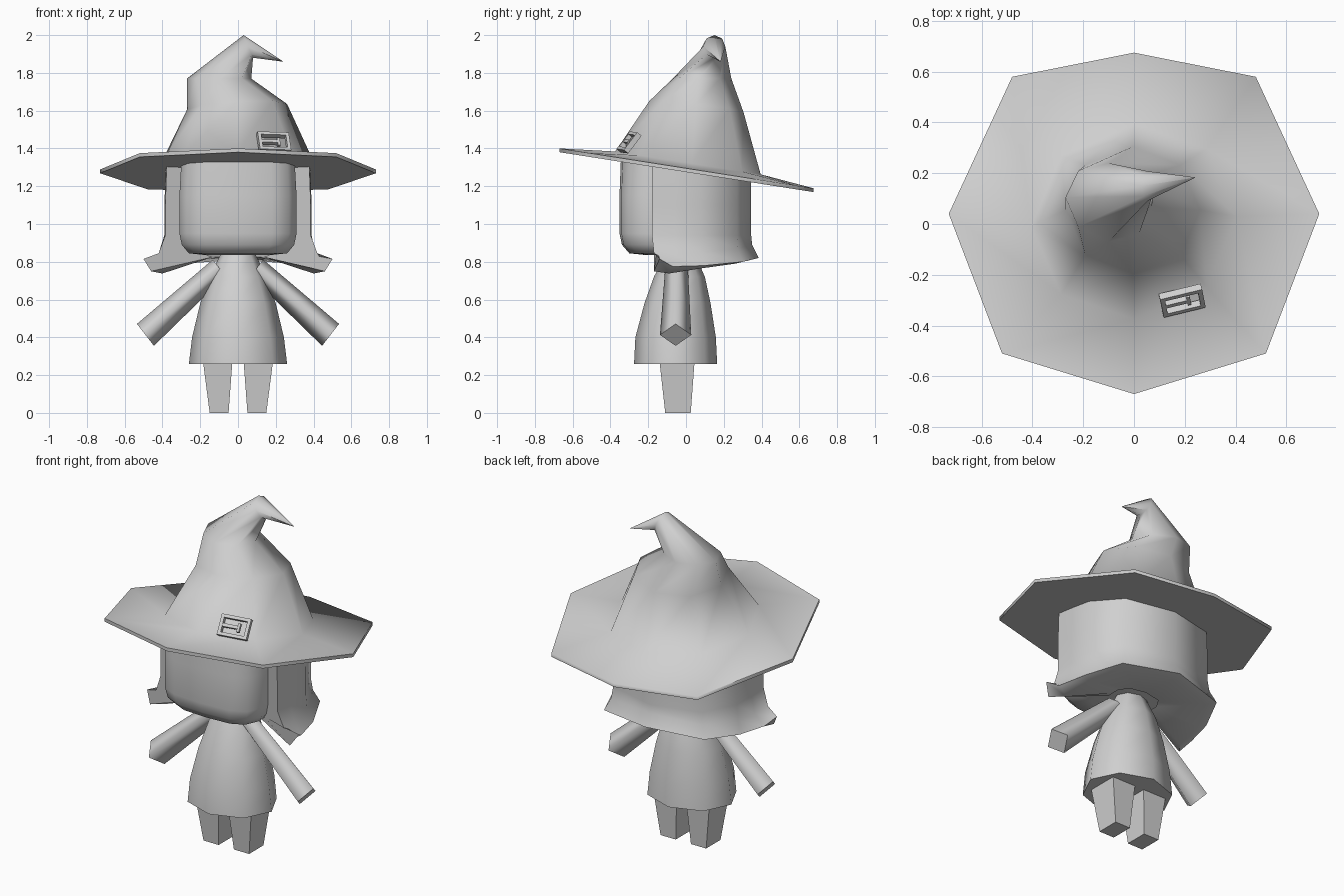
import bpy, bmesh, math
from mathutils import Vector, Matrix

if "Cube" in bpy.data.objects:
    bpy.data.objects.remove(bpy.data.objects["Cube"])

GREY = bpy.data.materials.new("plain grey")
GREY.diffuse_color = (0.63, 0.63, 0.63, 1)
GREY.use_nodes = True
GREY.node_tree.nodes["Principled BSDF"].inputs["Base Color"].default_value = GREY.diffuse_color


def finish(name, bm, angle):
    """Turn a bmesh into a named object, smooth below the given angle."""
    bmesh.ops.remove_doubles(bm, verts=bm.verts, dist=0.0005)
    bmesh.ops.recalc_face_normals(bm, faces=bm.faces)
    me = bpy.data.meshes.new(name)
    bm.to_mesh(me)
    bm.free()
    me.materials.append(GREY)
    if angle:
        me.shade_smooth()
        me.set_sharp_from_angle(angle=math.radians(angle))
    ob = bpy.data.objects.new(name, me)
    bpy.context.collection.objects.link(ob)
    return ob


def loft(name, rings, angle=55):
    """Skin a list of closed rings and cap both ends."""
    bm = bmesh.new()
    rows = [[bm.verts.new(p) for p in ring] for ring in rings]
    n = len(rows[0])
    for a, b in zip(rows, rows[1:]):
        for i in range(n):
            j = (i + 1) % n
            bm.faces.new((a[i], a[j], b[j], b[i]))
    bm.faces.new(rows[0])
    bm.faces.new(rows[-1])
    return finish(name, bm, angle)


def ring(centre, u, v, n=8):
    c, u, v = Vector(centre), Vector(u), Vector(v)
    return [c + u * math.cos(k * math.tau / n) + v * math.sin(k * math.tau / n)
            for k in range(n)]


def tilt(x, y, lift=0.0):
    """Point on the sloping plane of the hat brim."""
    return Vector((x, y, 1.295 - 0.157 * y + lift))


# Hat: tilted octagonal brim flowing into a cone with a bent tip
outline = [(0.73, 0.04), (0.48, 0.58), (0, 0.675), (-0.48, 0.58),
           (-0.73, 0.04), (-0.52, -0.51), (0, -0.67), (0.52, -0.51)]
loft("hat", [
    [tilt(x, y, -0.02) for x, y in outline],
    [tilt(x, y) for x, y in outline],
    [tilt(p.x, p.y, 0.03) for p in ring((0, 0.01, 0), (0.405, 0.02, 0), (0, 0.385, 0))],
    ring((-0.005, 0.055, 1.62), (0.265, 0, 0.015), (0, 0.25, -0.03)),
    ring((-0.10, 0.085, 1.77), (0.17, -0.02, 0), (0, 0.155, 0)),
    ring((0.055, 0.15, 1.94), (0.025, 0, -0.06), (0, 0.058, 0)),
    ring((0.24, 0.183, 1.86), (0.001, 0, -0.001), (0, 0.001, 0)),
], 80)

# Buckle: open frame with a bent prong, leaning on the hat
u = Vector((0.165, 0.04, -0.005)).normalized()
n = u.cross(Vector((0, 0.08, 0.10))).normalized()
v = n.cross(u)
frame = Matrix((u, v, n)).transposed().to_4x4()
frame.translation = (0.19, -0.302, 1.432)
bm = bmesh.new()
for x, y, w, h, d in [(0, 0.05, 0.17, 0.018, 0.03), (0, -0.05, 0.17, 0.018, 0.03),
                      (-0.076, 0, 0.018, 0.118, 0.03), (0.076, 0, 0.018, 0.118, 0.03),
                      (-0.025, 0, 0.09, 0.018, 0.025), (0.025, 0.0, 0.014, 0.05, 0.022)]:
    bmesh.ops.create_cube(bm, size=1, matrix=frame @ Matrix.Translation((x, y, 0))
                          @ Matrix.Diagonal((w, h, d, 1)))
finish("buckle", bm, 0)

# Head: rounded box under the brim
half = [(0, -0.352), (0.18, -0.342), (0.27, -0.30), (0.31, -0.21),
        (0.31, 0.14), (0.2, 0.26), (0, 0.28)]
plan = half + [(-x, y) for x, y in reversed(half[1:-1])]
levels = [(0.55, 0.835), (0.84, 0.845), (0.96, 0.89), (1.0, 0.95), (1.0, 1.15)]
head = [[(x * s, (y + 0.03) * s - 0.03, z) for x, y in plan] for s, z in levels]
head.append([tilt(x * 0.97, y * 0.98, -0.01) for x, y in plan])
loft("head", head, 50)

# Hair: bob whose lower edge flares and flips out at the front corners
# each station: outer wall, bend above the flip, flip tip, underside
stations = [
    ((0.385, -0.18), (0.42, -0.17, 0.845), (0.50, -0.14, 0.815), (0.46, -0.17, 0.75)),
    ((0.39, -0.06), (0.41, -0.06, 0.84), (0.465, -0.07, 0.775), (0.40, -0.09, 0.738)),
    ((0.39, 0.08), (0.40, 0.08, 0.85), (0.425, 0.10, 0.78), (0.38, 0.08, 0.765)),
    ((0.29, 0.27), (0.30, 0.275, 0.87), (0.33, 0.30, 0.80), (0.29, 0.26, 0.79)),
    ((0, 0.345), (0, 0.35, 0.89), (0, 0.385, 0.82), (0, 0.33, 0.81))]


def hair_section(outer, bend, tip, under, side):
    x, y = outer
    pts = [tilt(x * 0.98, y, -0.01), (x, y, 1.1), (x, y, 0.94), bend, tip, under,
           (x * 0.35, y * 0.3, 0.825), (x * 0.72, y * 0.8 - 0.01, 0.87),
           tilt(x * 0.75, y * 0.85, -0.01)]
    return [(p[0] * side, p[1], p[2]) for p in pts]


sections = [hair_section(*s, 1) for s in stations]
sections += [hair_section(*s, -1) for s in reversed(stations[:-1])]
loft("hair", sections, 60)

# Dress: tapering octagonal body
loft("dress", [ring((0, y, z), (rx, 0, 0), (0, ry, 0)) for z, rx, y, ry in [
    (0.26, 0.26, -0.055, 0.22), (0.40, 0.243, -0.055, 0.213), (0.58, 0.20, -0.045, 0.175),
    (0.72, 0.15, -0.035, 0.135), (0.835, 0.095, -0.03, 0.08)]], 55)

for name, s in (("left", -1), ("right", 1)):
    # Arms: four-sided sleeves, smooth along the length with flat ends
    arm = loft(name + "_arm", [
        ring((s * 0.10, -0.05, 0.768), (s * 0.034, 0, 0.043), (0, 0.06, 0), 4),
        ring((s * 0.49, -0.055, 0.413), (s * 0.045, 0, 0.058), (0, 0.083, 0), 4)], 180)
    for face in arm.data.polygons:
        ends = {round(arm.data.vertices[i].co.x * s > 0.3) for i in face.vertices}
        face.use_smooth = len(ends) == 2

    # Legs: tapered boxes
    loft(name + "_leg", [
        [(s * x, y, z) for x, y in ((x0, y0), (x1, y0), (x1, y1), (x0, y1))]
        for z, x0, x1, y0, y1 in [(0, 0.05, 0.15, -0.11, 0.025),
                                  (0.27, 0.03, 0.185, -0.14, 0.045)]], 0)
